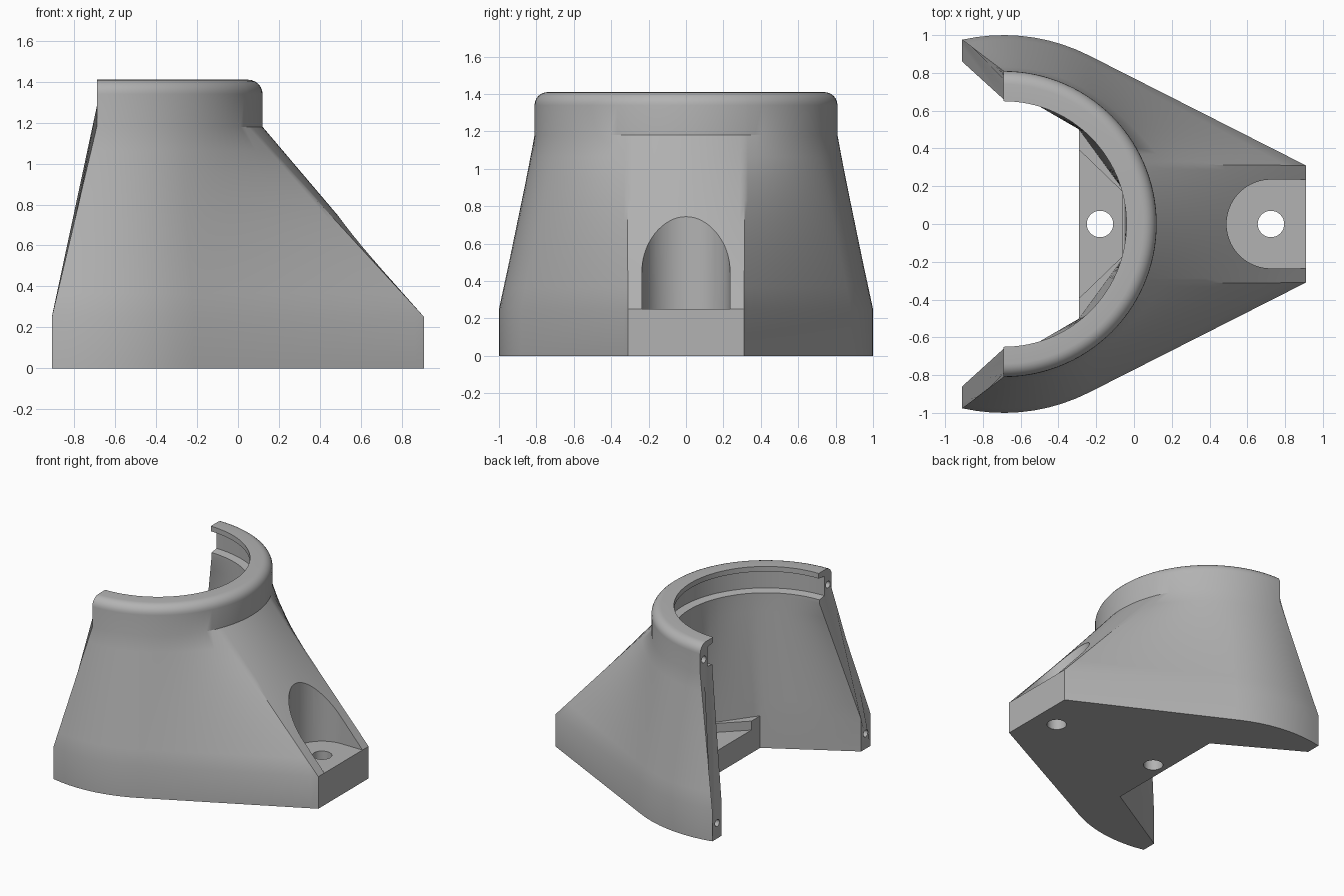
import bpy, bmesh
from math import sin, cos, radians, pi

cube = bpy.data.objects.get("Cube")
if cube:
    bpy.data.objects.remove(cube, do_unlink=True)

CX = -0.69            # axis of the collar
FOOT, NECK, TOP = 0.25, 1.18, 1.41
R_COLLAR, R_LIP, R_GROOVE = 0.81, 0.65, 0.72
NOSE, NOSE_W = 0.91, 0.31
CORNER, TANGENT = 23, 63   # collar angles that meet the nose corner and the flank


def mix(a, b, t):
    return tuple(p + (q - p) * t for p, q in zip(a, b))


def on_circle(radius, deg):
    return (CX + radius * cos(radians(deg)), radius * sin(radians(deg)))


def along(path, deg):
    """Point on a polyline given as (angle, point) pairs."""
    for (a0, p0), (a1, p1) in zip(path, path[1:]):
        if deg <= a1:
            return mix(p0, p1, (deg - a0) / (a1 - a0))
    return path[-1][1]


def foot_outline(deg):
    """Outer footprint: flat nose, straight flank, round end."""
    if deg <= CORNER:
        return (NOSE, NOSE_W * deg / CORNER)
    if deg <= TANGENT:
        t = ((TANGENT - deg) / (TANGENT - CORNER)) ** 1.6
        return mix(on_circle(1, TANGENT), (NOSE, NOSE_W), t)
    return on_circle(1, TANGENT + (deg - TANGENT) * 39.7 / (90 - TANGENT))


LEG = [(45, (-0.29, 0.5)), (90, (-0.91, 0.86))]
INNER_WALL = [(0, (-0.05, 0)), (15, (-0.05, 0.17))] + LEG
FLOOR_EDGE = [(0, (-0.29, 0))] + LEG


def section(deg):
    """Closed cross-section of the shell at one angle around the collar."""
    side = -1 if deg < 0 else 1
    deg = abs(deg)
    rows = 8
    foot, neck = foot_outline(deg), on_circle(R_COLLAR, deg)
    pts = [(foot, 0)]
    pts += [(mix(foot, neck, i / rows), FOOT + (NECK - FOOT) * i / rows) for i in range(rows + 1)]
    # rounded rim
    f = 0.07
    for i in range(7):
        a = i / 6 * pi / 2
        pts.append((on_circle(R_COLLAR - f + f * cos(a), deg), TOP - f + f * sin(a)))
    # inner lips and groove
    for r, z in ((R_LIP, TOP), (R_LIP, 1.37), (R_GROOVE, 1.36), (R_GROOVE, 1.21), (R_LIP + 0.01, 1.2)):
        pts.append((on_circle(r, deg), z))
    # inner wall down to the floor plate
    wall, lip = along(INNER_WALL, deg), on_circle(R_LIP + 0.01, deg)
    pts += [(mix(lip, wall, i / rows), 1.17 + (FOOT - 1.17) * i / rows) for i in range(rows + 1)]
    edge = along(FLOOR_EDGE, deg)
    pts += [(edge, FOOT), (edge, 0)]
    return [(p[0], side * p[1], z) for p, z in pts]


def finish(bm, name):
    bmesh.ops.remove_doubles(bm, verts=bm.verts, dist=0.0002)
    bmesh.ops.recalc_face_normals(bm, faces=bm.faces)
    mesh = bpy.data.meshes.new(name)
    bm.to_mesh(mesh)
    bm.free()
    obj = bpy.data.objects.new(name, mesh)
    bpy.context.collection.objects.link(obj)
    return obj


def prism(name, outline, z0, z1):
    bm = bmesh.new()
    face = bm.faces.new([bm.verts.new((x, y, z0)) for x, y in outline])
    new = bmesh.ops.extrude_face_region(bm, geom=[face])["geom"]
    for v in new:
        if isinstance(v, bmesh.types.BMVert):
            v.co.z = z1
    return finish(bm, name)


def disc(x, y, r, n=32):
    return [(x + r * cos(2 * pi * i / n), y + r * sin(2 * pi * i / n)) for i in range(n)]


# half shell lofted around the collar
half = sorted(set(range(0, 91, 3)) | {CORNER, TANGENT})
angles = [-a for a in reversed(half) if a] + half
bm = bmesh.new()
loops = [[bm.verts.new(p) for p in section(a)] for a in angles]
n = len(loops[0])
for la, lb in zip(loops, loops[1:]):
    for i in range(n):
        j = (i + 1) % n
        bm.faces.new((la[i], la[j], lb[j], lb[i]))
bm.faces.new(loops[0])
bm.faces.new(loops[-1])
shell = finish(bm, "collar_bracket")

# cutters: nose seat, floor recess, bolt holes, joint holes
seat = [(1.1, -0.235)] + [(1.1, 0.235)]
seat += [(0.725 + 0.235 * cos(a), 0.235 * sin(a)) for a in [pi / 2 + pi * i / 32 for i in range(33)]]
cutters = [
    prism("seat_cutter", seat, FOOT, 1.3),
    prism("recess_cutter", [(-0.35, -0.45), (-0.06, -0.17), (-0.06, 0.17), (-0.35, 0.45)], 0.18, 0.3),
    prism("nose_bolt_cutter", disc(0.725, 0, 0.07), -0.1, 0.4),
    prism("floor_bolt_cutter", disc(-0.18, 0, 0.07), -0.1, 0.4),
]
for side in (-1, 1):
    for x, y, z in ((-1.0, 0.915, 0.12), (-0.8, 0.765, 1.28)):
        hole = prism("joint_cutter", disc(0, 0, 0.027, 20), 0, 0.26)
        hole.rotation_euler = (0, pi / 2, 0)
        hole.location = (x, side * y, z)
        cutters.append(hole)

bpy.context.view_layer.objects.active = shell
for cutter in cutters:
    cutter.hide_render = True
    mod = shell.modifiers.new("cut", "BOOLEAN")
    mod.operation = "DIFFERENCE"
    mod.solver = "EXACT"
    mod.object = cutter
    bpy.ops.object.modifier_apply(modifier=mod.name)
    bpy.data.objects.remove(cutter, do_unlink=True)

# single grey finish
grey = bpy.data.materials.new("plain_grey")
grey.use_nodes = True
colour = (0.45, 0.45, 0.45, 1)
grey.diffuse_color = colour
grey.node_tree.nodes["Principled BSDF"].inputs["Base Color"].default_value = colour
shell.data.materials.clear()
shell.data.materials.append(grey)

bpy.ops.object.select_all(action="DESELECT")
shell.select_set(True)
bpy.ops.object.shade_smooth_by_angle(angle=radians(30))
